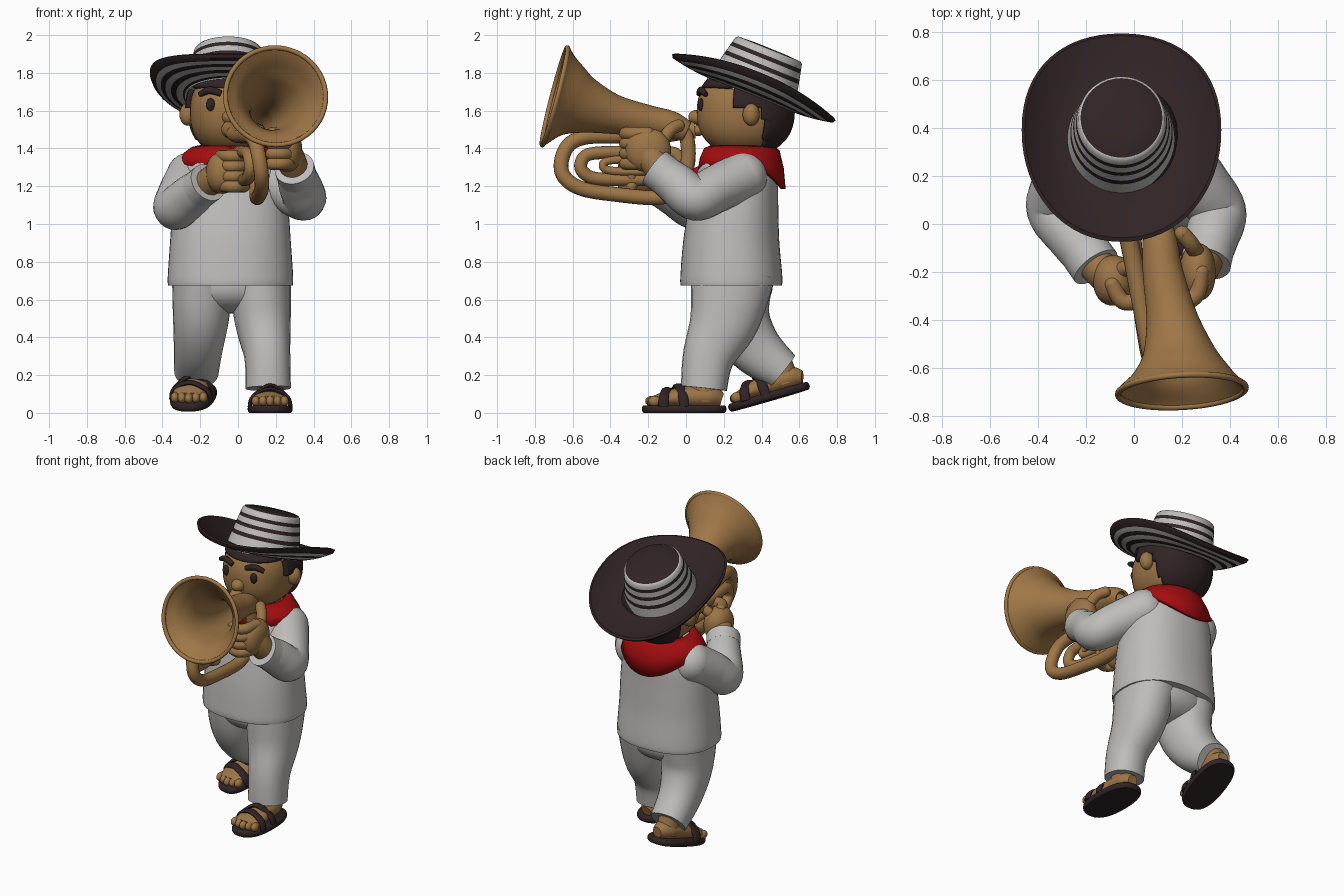
import bpy, bmesh, math
from mathutils import Matrix, Vector

if "Cube" in bpy.data.objects:
    bpy.data.objects.remove(bpy.data.objects["Cube"])

def material(name, rgb):
    m = bpy.data.materials.new(name)
    m.diffuse_color = (*rgb, 1)
    m.use_nodes = True
    m.node_tree.nodes["Principled BSDF"].inputs["Base Color"].default_value = m.diffuse_color
    return m

CLOTH = material("white cloth", (.52, .51, .50))
SKIN = material("tan skin", (.335, .178, .062))
BRASS = material("brass", (.345, .182, .062))
DARK = material("dark brown", (.030, .017, .018))
RED = material("red scarf", (.38, .004, .005))
I = Matrix.Identity(4)

def finish(name, bm, mats):
    bmesh.ops.recalc_face_normals(bm, faces=bm.faces)
    me = bpy.data.meshes.new(name)
    bm.to_mesh(me)
    bm.free()
    for m in mats:
        me.materials.append(m)
    ob = bpy.data.objects.new(name, me)
    bpy.context.collection.objects.link(ob)
    return ob

def skin(name, rings, mats, caps=True, bands=None, M=I):
    """Bridge a list of vertex rings; bands gives a material index per strip."""
    bm = bmesh.new()
    vs = [[bm.verts.new(M @ Vector(p)) for p in r] for r in rings]
    n = len(rings[0])
    for i in range(len(vs) - 1):
        for j in range(n):
            k = (j + 1) % n
            f = bm.faces.new((vs[i][j], vs[i][k], vs[i + 1][k], vs[i + 1][j]))
            f.material_index = bands[i] if bands else 0
    if caps:
        bm.faces.new(vs[0])
        bm.faces.new(vs[-1]).material_index = bands[-1] if bands else 0
    return finish(name, bm, mats)

def sweep(name, pts, mat, seg=24, sub=5, ref=(1, 0, 0), caps=True, p=2, M=I):
    """Elliptical section swept on a smooth path of (x, y, z, radius_a, radius_b)."""
    P = [pts[0]] + list(pts) + [pts[-1]]
    path = []
    for i in range(1, len(P) - 2):
        for s in range(sub + (i == len(P) - 3)):
            t = s / sub
            path.append([.5 * (2 * b + (c - a) * t + (2 * a - 5 * b + 4 * c - d) * t * t
                               + (3 * b - a - 3 * c + d) * t ** 3)
                         for a, b, c, d in zip(*P[i - 1:i + 3])])
    rings = []
    for i, q in enumerate(path):
        a, b = path[max(i - 1, 0)], path[min(i + 1, len(path) - 1)]
        t = (Vector(b[:3]) - Vector(a[:3])).normalized()
        u = Vector(ref)
        u = (u - t * u.dot(t)).normalized()
        v = t.cross(u)
        ring = []
        for j in range(seg):
            w = 2 * math.pi * j / seg
            c, s = [math.copysign(abs(k) ** (2 / p), k) for k in (math.cos(w), math.sin(w))]
            ring.append(Vector(q[:3]) + u * c * q[3] + v * s * q[4])
        rings.append(ring)
    return skin(name, rings, [mat], caps, None, M)

def ball(name, loc, r, mat, p=2, keep=None, M=I, seg=32):
    bm = bmesh.new()
    bmesh.ops.create_uvsphere(bm, u_segments=seg, v_segments=seg * 2 // 3, radius=1)
    for v in bm.verts:
        k = sum(abs(c) ** p for c in v.co) ** (1 / p)
        v.co = M @ Vector([l + s * c / k for l, s, c in zip(loc, r, v.co)])
    if keep:
        bad = [f for f in bm.faces if not keep(*f.calc_center_median())]
        bmesh.ops.delete(bm, geom=bad, context='FACES')
    return finish(name, bm, [mat])

def solid(ob, t, off=0):
    m = ob.modifiers.new("thickness", 'SOLIDIFY')
    m.thickness, m.offset = t, off

# shirt, neck
sweep("shirt", [(-.04, .24, .675, .33, .268), (-.04, .24, .72, .332, .27), (-.04, .24, .9, .32, .255),
                (-.04, .255, 1.1, .305, .235), (-.04, .275, 1.25, .28, .215),
                (-.04, .29, 1.33, .23, .19), (-.04, .3, 1.39, .13, .13)], CLOTH, seg=48, p=2.3)
sweep("neck", [(-.04, .3, 1.3, .13, .13), (-.04, .3, 1.45, .13, .13)], SKIN)

# trousers
sweep("front_trouser_leg", [(.115, .25, .75, .165, .225), (.13, .205, .5, .15, .187),
                            (.155, .12, .3, .122, .138), (.16, .095, .13, .12, .122)], CLOTH, p=2.2)
sweep("back_trouser_leg", [(-.19, .25, .75, .16, .22), (-.195, .265, .52, .15, .18),
                           (-.21, .36, .35, .13, .145), (-.22, .51, .22, .118, .108)], CLOTH, p=2.2)
ball("trouser_seat", (-.04, .25, .68), (.27, .21, .155), CLOTH, p=2.2)

# feet with sandals, toes towards local -y
def foot(tag, M):
    sweep(tag + "_sole", [(0, 0, 0, .11, .215), (0, 0, .012, .118, .223), (0, 0, .03, .118, .223),
                          (0, 0, .04, .11, .215)], DARK, seg=40, sub=2, p=2.5, M=M)
    sweep(tag + "_foot", [(0, -.16, .06, .088, .03), (0, -.08, .075, .092, .045), (0, .03, .085, .082, .06),
                          (0, .14, .085, .07, .06), (0, .2, .07, .035, .035)], SKIN, M=M)
    sweep(tag + "_ankle", [(0, .1, .06, .072, .08), (0, .1, .13, .07, .075), (0, .1, .21, .07, .07)], SKIN, M=M)
    for i in range(5):
        ball(tag + "_toe", (-.076 + .038 * i, -.172 + .008 * abs(i - 2), .062), (.023, .034, .028), SKIN, M=M, seg=12)
    for y, h, k in ((-.09, .125, .02), (-.03, .145, -.03)):
        sweep(tag + "_strap", [(-.108, y + k, .03, .026, .012), (-.09, y + k * .8, .085, .026, .012),
                               (0, y, h, .026, .012), (.09, y - k * .8, .085, .026, .012),
                               (.108, y - k, .03, .026, .012)], DARK, seg=10, ref=(0, 1, 0), M=M)

foot("front", Matrix.Translation((.17, -.01, 0)))
foot("back", Matrix.Translation((-.235, .445, .066)) @ Matrix.Rotation(math.radians(-8), 4, 'Z')
     @ Matrix.Rotation(math.radians(16), 4, 'X'))

# sleeves, cuffs, hands
def arm(tag, sh, el, wr, palm, size, fingers, thumb):
    S, E, W, P = map(Vector, (sh, el, wr, palm))
    d = (W - E).normalized()
    sweep(tag + "_sleeve", [(*S, .13, .13), (*S.lerp(E, .55), .13, .125), (*E, .117, .117),
                            (*E.lerp(W, .5), .112, .112), (*W, .097, .097)], CLOTH, sub=7)
    sweep(tag + "_cuff", [(*(W - d * .07), .105, .105), (*(W + d * .012), .106, .106)], CLOTH, sub=1)
    ball(tag + "_shoulder", S, (.13, .13, .13), CLOTH)
    sweep(tag + "_wrist", [(*(W - d * .05), .075, .075), (*W.lerp(P, .5), .075, .078), (*P, .07, .09)], SKIN)
    ball(tag + "_palm", P, size, SKIN, p=2.2)
    for f in [[(x, y, z) for x, y in fingers[1:]] for z in [fingers[0] + .053 * i for i in range(4)]] + [thumb]:
        sweep(tag + "_finger", [(*q, .034, .034) for q in f], SKIN, seg=12, ref=(0, 0, 1) if f != thumb else (1, 0, .3))
        ball(tag + "_fingertip", f[-1], (.034,) * 3, SKIN, seg=12)
        ball(tag + "_knuckle", f[0], (.034,) * 3, SKIN, seg=12)

arm("left", (.17, .3, 1.25), (.35, .05, 1.135), (.3, -.155, 1.29), (.265, -.2, 1.39), (.075, .12, .115),
    [1.32, (.28, -.2), (.265, -.285), (.225, -.32), (.18, -.31)],
    [(.26, -.12, 1.45), (.235, -.08, 1.5), (.2, -.04, 1.52)])
arm("right", (-.25, .3, 1.25), (-.33, .06, 1.085), (-.165, -.17, 1.215), (-.085, -.235, 1.27), (.085, .105, .11),
    [1.2, (-.09, -.25), (-.055, -.315), (-.01, -.325), (.03, -.29)],
    [(-.06, -.2, 1.33), (-.02, -.18, 1.37), (.03, -.2, 1.38)])

# scarf: sheet round the neck that drops to a rounded point at the back
scarf = []
for rx, ry, k in ((.16, .16, 0), (.2, .19, .1), (.245, .21, .5), (.275, .22, 1)):
    ring = []
    for j in range(48):
        w = 2 * math.pi * j / 48
        s, c = math.sin(w), math.cos(w)
        drop = .085 + (.135 * s ** 2 if s > 0 else .035 * s ** 2)
        ring.append((-.04 + rx * c, .295 + ry * s, 1.405 - drop * k))
    scarf.append(ring)
solid(skin("scarf", scarf, [RED], caps=False), .025)
ball("scarf_knot", (-.04, .07, 1.27), (.045, .035, .035), RED)

# head
ball("head", (-.04, .3, 1.592), (.215, .243, .225), SKIN, p=2.3, seg=48)
hair = ball("hair", (-.04, .315, 1.60), (.226, .246, .225), DARK, p=2.3, seg=72,
            keep=lambda x, y, z: (y > .41 or (z > 1.61 and y > .25) or z > 1.715)
            and z + .4 * (y - .35) < 1.77 and z > 1.40)
solid(hair, .03)
ball("nose", (-.04, .06, 1.565), (.044, .048, .04), SKIN)
ball("lips", (-.04, .065, 1.495), (.04, .03, .03), SKIN)
for s in (-1, 1):
    ball("ear", (-.04 + s * .225, .345, 1.58), (.045, .045, .06), SKIN)
    ball("eye", (-.04 + s * .105, .078, 1.632), (.024, .016, .034), DARK)
    sweep("eyebrow", [(-.04 + s * .05, .07, 1.69, .016, .016), (-.04 + s * .11, .08, 1.708, .02, .018),
                      (-.04 + s * .165, .105, 1.685, .014, .014)], DARK, seg=10, ref=(0, 0, 1))

# hat: striped crown and upturned brim with striped underside
HAT = Matrix.Translation((-.052, .348, 1.695)) @ Matrix.Rotation(math.radians(-22), 4, 'X')
N = 64
def oval(rx, ry, zf, p=2.15):
    return [(rx * math.copysign(abs(math.cos(w)) ** (2 / p), math.cos(w)),
             ry * math.copysign(abs(math.sin(w)) ** (2 / p), math.sin(w)), zf(math.cos(w) ** 2))
            for w in (2 * math.pi * j / N for j in range(N))]
heights = [-.02, .075, .1, .135, .158, .19, .212, .238]
crown = [oval(.228 - .2 * h, .245 - .23 * h, lambda c, h=h: h, 2) for h in heights]
crown += [oval(.17, .178, lambda c: .249, 2), oval(.08, .085, lambda c: .254, 2)]
skin("hat_crown", crown, [CLOTH, DARK], bands=[0, 1, 0, 1, 0, 1, 0, 0, 1, 1], M=HAT)
def brim_ring(t, off):
    k = ((t - .48) / .52) ** 2
    return oval(.415 * t, .467 * t, lambda c: off + k * (.03 + .085 * c))
top = [brim_ring(t, .014) for t in (.48, .6, .7, .8, .9, .97)]
under = [brim_ring(t, -.014) for t in (.98, .92, .86, .8, .73, .66, .58, .48)]
skin("hat_brim", top + [brim_ring(1, 0)] + under, [CLOTH, DARK], caps=False,
     bands=[1] * 7 + [1, 0, 1, 0, 1, 0, 1], M=HAT)

# horn: flared bell, rim, looped tubing and mouthpiece
bell = [(.10, .0, 1.49, .05), (.108, -.08, 1.525, .066), (.12, -.2, 1.545, .077), (.155, -.38, 1.58, .098),
        (.183, -.53, 1.625, .142), (.195, -.625, 1.657, .2), (.199, -.694, 1.676, .27)]
solid(sweep("horn_bell", [(*q, q[3]) for q in bell], BRASS, seg=48, sub=6, caps=False), .014)
axis = Vector((.055, -.96, .25)).normalized()
bpy.ops.mesh.primitive_torus_add(major_radius=.266, minor_radius=.013, major_segments=48, minor_segments=10,
                                 location=bell[-1][:3], rotation=axis.to_track_quat('Z', 'Y').to_euler())
rim = bpy.context.object
rim.name = "horn_rim"
rim.data.materials.append(BRASS)

def tube(name, pts, r):
    sweep(name, [(*q, r, r) for q in pts], BRASS, seg=16, sub=6)
tube("outer_tube", [(.10, -.03, 1.5), (.10, .005, 1.45), (.10, .01, 1.33), (.10, -.03, 1.2), (.10, -.14, 1.14),
                    (.115, -.4, 1.16), (.125, -.56, 1.19), (.125, -.645, 1.25), (.115, -.66, 1.33),
                    (.095, -.62, 1.42), (.07, -.53, 1.46), (.04, -.38, 1.465), (-.01, -.12, 1.47),
                    (-.04, .02, 1.495)], .039)
tube("inner_tube", [(.0, -.1, 1.25), (.02, -.25, 1.235), (.05, -.47, 1.24), (.065, -.545, 1.275),
                    (.065, -.555, 1.325), (.055, -.51, 1.37), (.03, -.35, 1.38), (.0, -.1, 1.38),
                    (-.005, -.04, 1.35), (-.005, -.04, 1.28), (.0, -.1, 1.25)], .034)
tube("small_tube", [(.05, -.1, 1.28), (.05, -.38, 1.28), (.055, -.44, 1.31), (.05, -.38, 1.34), (.05, -.1, 1.34)], .022)
sweep("mouthpiece", [(-.03, -.06, 1.485, .03, .03), (-.037, .0, 1.495, .036, .036), (-.04, .045, 1.5, .048, .048)], BRASS)

# smooth shading with sharp creases kept
bpy.ops.object.select_all(action='DESELECT')
for ob in bpy.data.objects:
    ob.select_set(True)
bpy.context.view_layer.objects.active = rim
bpy.ops.object.shade_smooth_by_angle(angle=math.radians(45))
